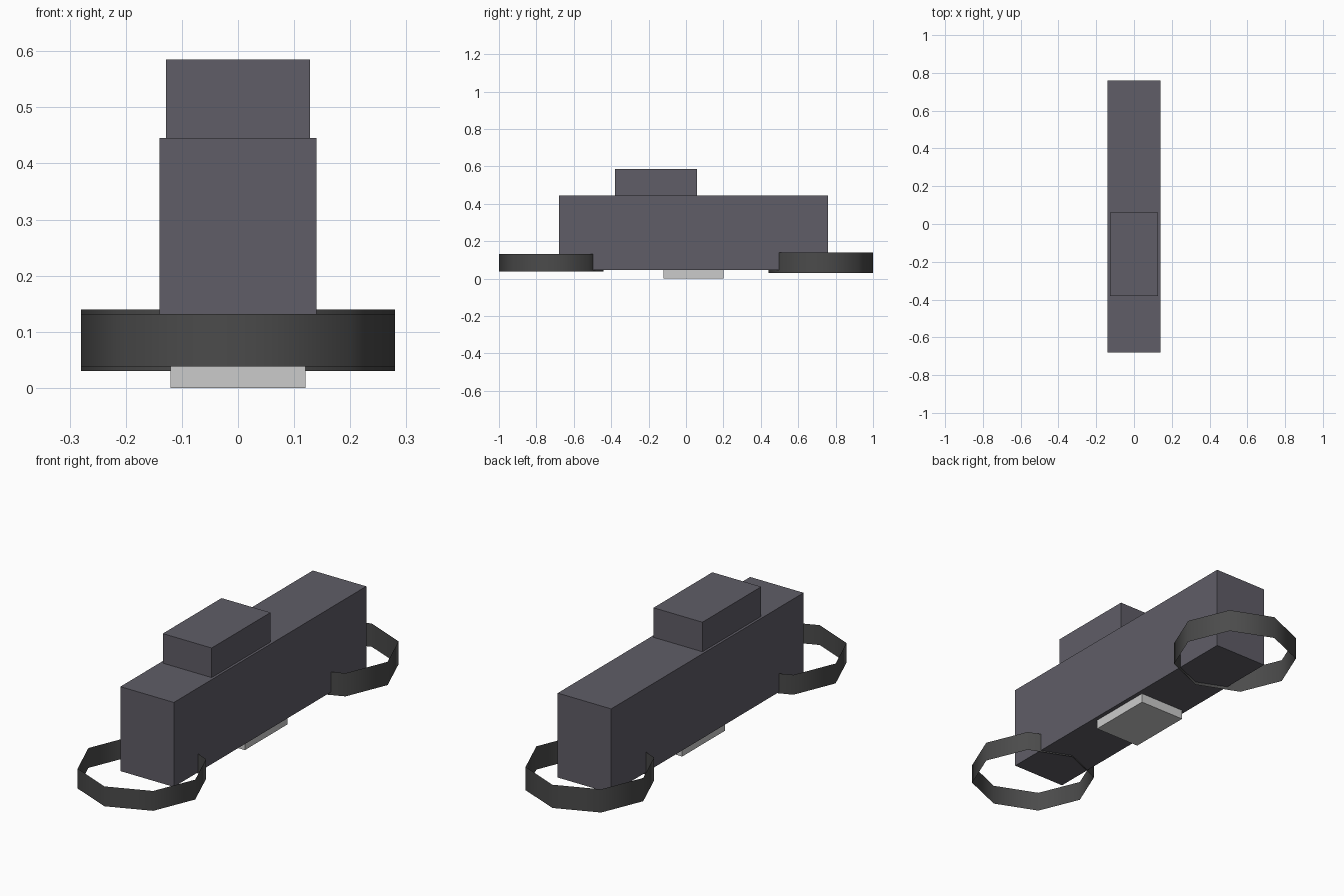
import bpy, bmesh
from math import radians

if "Cube" in bpy.data.objects:
    bpy.data.objects.remove(bpy.data.objects["Cube"])


def material(name, color):
    m = bpy.data.materials.new(name)
    m.diffuse_color = (*color, 1)
    m.use_nodes = True
    m.node_tree.nodes["Principled BSDF"].inputs["Base Color"].default_value = m.diffuse_color
    return m


def add(name, bm, mat):
    me = bpy.data.meshes.new(name)
    bm.to_mesh(me)
    bm.free()
    me.materials.append(mat)
    ob = bpy.data.objects.new(name, me)
    bpy.context.collection.objects.link(ob)
    return ob


def box(name, half_x, y0, y1, z0, z1, mat):
    bm = bmesh.new()
    bmesh.ops.create_cube(bm, size=1)
    bmesh.ops.scale(bm, vec=(2 * half_x, y1 - y0, z1 - z0), verts=bm.verts)
    bmesh.ops.translate(bm, vec=(0, (y0 + y1) / 2, (z0 + z1) / 2), verts=bm.verts)
    return add(name, bm, mat)


def band(name, y, radius, z0, z1, mat):
    """Open eight-sided band without caps, corners on the axes."""
    bm = bmesh.new()
    bmesh.ops.create_cone(bm, cap_ends=False, segments=8, radius1=radius,
                          radius2=radius, depth=z1 - z0)
    bmesh.ops.translate(bm, vec=(0, y, (z0 + z1) / 2), verts=bm.verts)
    for f in bm.faces:
        f.smooth = True
    return add(name, bm, mat)


dark = material("dark_grey", (0.115, 0.11, 0.135))
black = material("black_rubber", (0.07, 0.07, 0.07))
light = material("light_grey", (0.75, 0.74, 0.77))

# Main body, raised block on top, pale plate underneath
box("body", 0.14, -0.68, 0.76, 0.045, 0.445, dark)
box("top_block", 0.128, -0.38, 0.06, 0.445, 0.585, dark)
box("base_plate", 0.12, -0.12, 0.20, 0.0, 0.045, light)

# Open bands at both ends
band("front_band", -0.72, 0.28, 0.038, 0.132, black)
band("rear_band", 0.72, 0.28, 0.03, 0.14, black)
